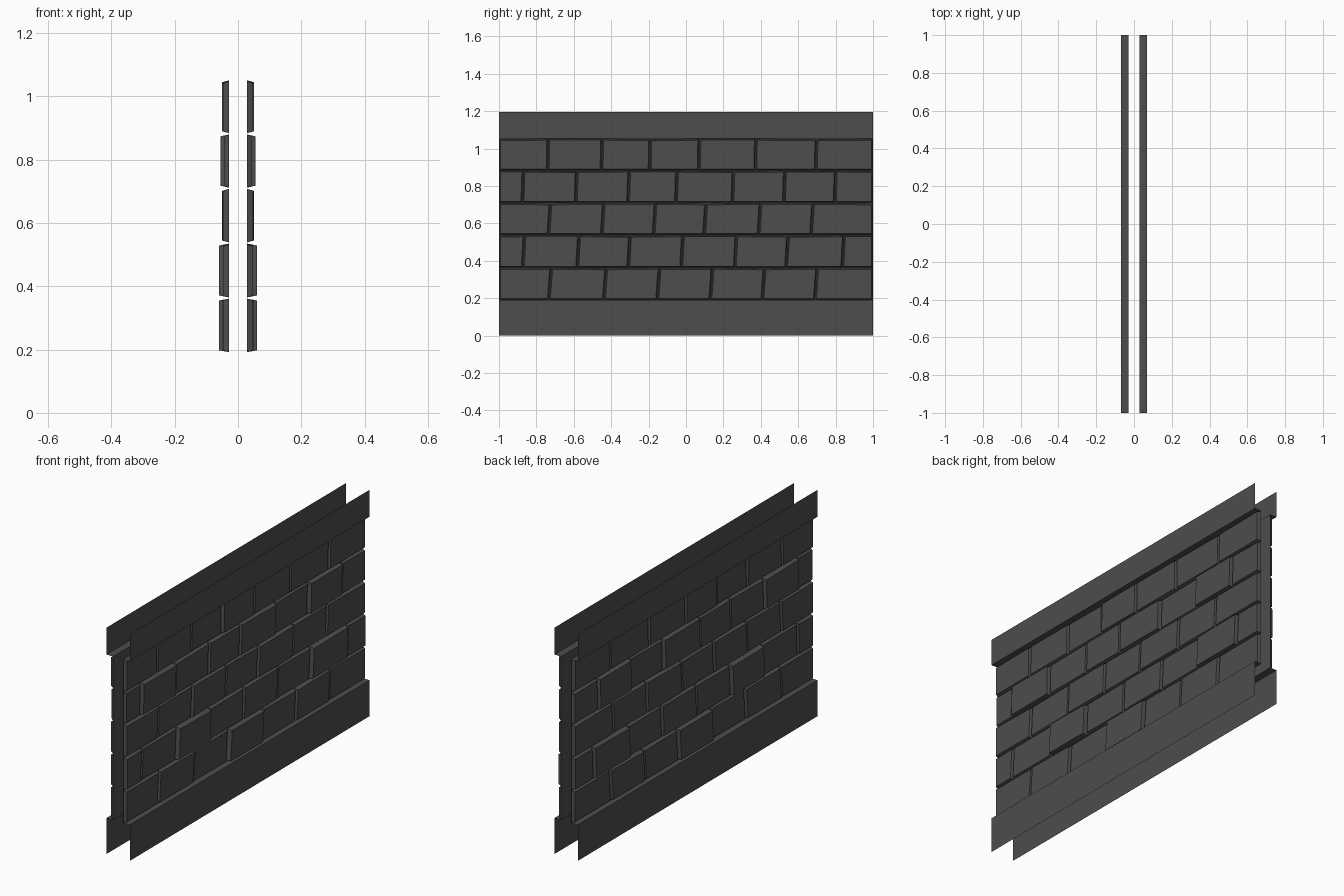
import bpy, bmesh

if "Cube" in bpy.data.objects:
    bpy.data.objects.remove(bpy.data.objects["Cube"])

mat = bpy.data.materials.new("dark grey stone")
mat.diffuse_color = (0.075, 0.075, 0.075, 1)
mat.use_nodes = True
mat.node_tree.nodes["Principled BSDF"].inputs["Base Color"].default_value = mat.diffuse_color

BASE, BAND = 0.029, 0.068      # mortar plane and band plane, half thickness
Z0, Z1, TOP = 0.19, 1.053, 1.195


def finish(name, bm):
    """Turn a bmesh into an object mirrored to the other side of the wall."""
    me = bpy.data.meshes.new(name)
    bm.to_mesh(me)
    bm.free()
    me.materials.append(mat)
    ob = bpy.data.objects.new(name, me)
    bpy.context.collection.objects.link(ob)
    m = ob.modifiers.new("other side", 'MIRROR')
    m.use_axis = (True, False, False)
    m.use_mirror_merge = False


def strip(name, profile):
    """Extrude an open x-z profile (listed bottom to top) along the wall."""
    bm = bmesh.new()
    pairs = [(bm.verts.new((x, -1, z)), bm.verts.new((x, 1, z))) for x, z in profile]
    for (a, b), (c, d) in zip(pairs, pairs[1:]):
        bm.faces.new((a, b, d, c))
    finish(name, bm)


# plain bands with their ledges, and the mortar behind the bricks
strip("bottom_band", [(BAND, 0), (BAND, Z0), (BASE, Z0)])
strip("top_band", [(BASE, Z1), (BAND, Z1), (BAND, TOP)])
strip("mortar", [(BASE, Z0), (BASE, Z1)])

# courses: bottom z, top z, joints as (y, lean), brick depths
courses = [
    (0.190, 0.363, [-.727, -.433, -.148, .136, .414, .695],
     [.047, .050, .044, .060, .049, .052, .047], .012),
    (0.363, 0.537, [-.868, -.577, -.304, -.021, .265, .540, .840],
     [.048, .045, .060, .048, .050, .045, .058, .049], .009),
    (0.537, 0.710, [-.730, -.445, -.168, .102, .393, .674],
     [.047, .044, .049, .046, .050, .047, .048], .010),
    (0.710, 0.882, [-.872, -.587, -.307, -.051, .251, .526, .798],
     [.043, .055, .046, .049, .052, .041, .055, .047], .005),
    (0.882, 1.053, [-.738, -.450, -.193, .070, .372, .696],
     [.046, .045, .042, .050, .047, .045, .048], .003),
]

# bricks: open-backed blocks tapering outward, with slightly leaning joints
for n, (lo, hi, joints, depths, lean) in enumerate(courses, 1):
    bm = bmesh.new()
    edges = [(-1, 0)] + [(y, lean / 2) for y in joints] + [(1, 0)]
    for k, depth in enumerate(depths):
        (ya, la), (yb, lb) = edges[k], edges[k + 1]
        wob = 0.003 * ((k * 2 + n) % 3 - 1)      # uneven hand-cut edges

        def ring(x, s):
            pts = [(ya - la + s, lo + s), (yb - lb - s, lo + s),
                   (yb + lb - s, hi - s + min(wob, 0)), (ya + la + s, hi - s - max(wob, 0))]
            return [bm.verts.new((x, y, z)) for y, z in pts]
        back, face = ring(BASE, 0.002), ring(depth, 0.008)
        bm.faces.new(face)
        for i in range(4):
            j = (i + 1) % 4
            bm.faces.new((back[i], back[j], face[j], face[i]))
    finish("brick_course_%d" % n, bm)
